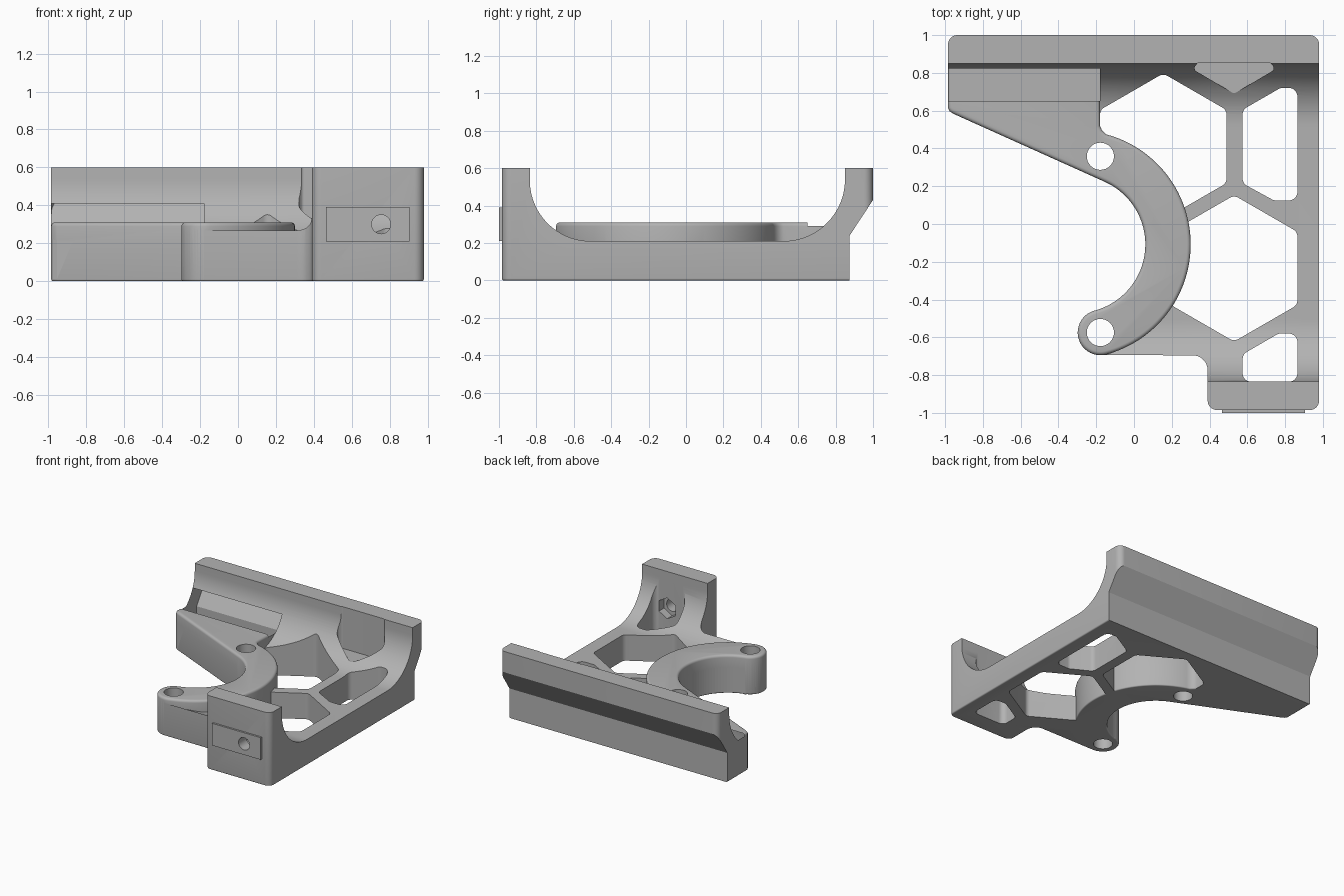
import bpy, bmesh, math
from mathutils import Vector

old = bpy.data.objects.get("Cube")
if old:
    bpy.data.objects.remove(old, do_unlink=True)

grey = bpy.data.materials.new("plain grey")
grey.use_nodes = True
COLOUR = (0.45, 0.45, 0.45, 1)
grey.diffuse_color = COLOUR
grey.node_tree.nodes["Principled BSDF"].inputs["Base Color"].default_value = COLOUR


def arc(cx, cy, r, start, end, steps=24):
    """Points on an arc, angles in degrees."""
    angles = [math.radians(start + (end - start) * i / steps) for i in range(steps + 1)]
    return [(cx + r * math.cos(a), cy + r * math.sin(a)) for a in angles]


def rounded(points, r, steps=8):
    """Fillet each corner of a polygon; r is one radius or one per corner."""
    radii = r if isinstance(r, list) else [r] * len(points)
    out = []
    for i, rad in enumerate(radii):
        p = Vector(points[i])
        if rad == 0:
            out.append(tuple(p))
            continue
        u = (Vector(points[i - 1]) - p).normalized()
        v = (Vector(points[(i + 1) % len(points)]) - p).normalized()
        half = u.angle(v) / 2
        centre = p + (u + v).normalized() * (rad / math.sin(half))
        a, b = p + u * (rad / math.tan(half)) - centre, p + v * (rad / math.tan(half)) - centre
        a0 = math.atan2(a.y, a.x)
        turn = (math.atan2(b.y, b.x) - a0 + math.pi) % math.tau - math.pi
        out += arc(centre.x, centre.y, rad, math.degrees(a0), math.degrees(a0 + turn), steps)
    return out


def prism(name, points, low, high, axis="z", low_bevel=0, high_bevel=0):
    """Extrude a polygon along an axis, optionally rounding the rims."""
    place = {"z": lambda a, b, c: (a, b, c),
             "x": lambda a, b, c: (c, a, b),
             "y": lambda a, b, c: (a, c, b)}[axis]
    bm = bmesh.new()
    rings = [[bm.verts.new(place(a, b, c)) for a, b in points] for c in (low, high)]
    caps = [bm.faces.new(ring) for ring in rings]
    n = len(points)
    for i in range(n):
        j = (i + 1) % n
        bm.faces.new((rings[0][i], rings[0][j], rings[1][j], rings[1][i]))
    bmesh.ops.recalc_face_normals(bm, faces=bm.faces)
    rims = [(list(cap.edges), w) for cap, w in zip(caps, (low_bevel, high_bevel)) if w]
    for edges, width in rims:
        bmesh.ops.bevel(bm, geom=edges, offset=width, segments=4, profile=0.5, affect="EDGES")
    mesh = bpy.data.meshes.new(name)
    bm.to_mesh(mesh)
    bm.free()
    mesh.materials.append(grey)
    obj = bpy.data.objects.new(name, mesh)
    bpy.context.collection.objects.link(obj)
    return obj


def combine(obj, other, operation, keep=False):
    """Apply a boolean and remove the helper."""
    mod = obj.modifiers.new("boolean", "BOOLEAN")
    mod.operation, mod.solver, mod.object = operation, "EXACT", other
    bpy.context.view_layer.objects.active = obj
    bpy.ops.object.modifier_apply(modifier=mod.name)
    if not keep:
        bpy.data.objects.remove(other, do_unlink=True)


LEFT, RIGHT, FRONT, BACK = -0.985, 0.98, -0.985, 1.0
CX, CY, MID, HALF, SWEEP = -0.303, -0.108, 0.483, 0.12, 75
HOLE_X = CX + MID * math.cos(math.radians(SWEEP))
RISE = MID * math.sin(math.radians(SWEEP))

# curved inner edge and rounded tip shared by the plate and the arc pad
inner = arc(CX, CY, MID - HALF, 66, -SWEEP, 40)
tip = arc(HOLE_X, CY - RISE, HALF, 180 - SWEEP, 270, 20)

# main body: plan outline crossed with side profile
corners = rounded([(-0.18, -0.695), (0.39, -0.695), (0.39, FRONT), (RIGHT, FRONT),
                   (RIGHT, BACK), (LEFT, BACK), (LEFT, 0.593)],
                  [0, 0.08, 0.05, 0.05, 0.05, 0.05, 0])
slope_start = [(LEFT, 0.615), (-0.975, 0.596), (-0.955, 0.583)]
body = prism("bracket_body", inner + tip + corners[1:-1] + slope_start, 0, 0.8, low_bevel=0.01)
profile = ([(-1.1, -0.1), (0.875, -0.1), (0.875, 0.24), (BACK, 0.43), (BACK + 0.1, 0.43),
            (BACK + 0.1, 0.6), (0.85, 0.6)]
           + arc(0.52, 0.54, 0.33, 0, -90) + arc(-0.51, 0.535, 0.325, -90, -180)
           + [(-0.835, 0.6), (-1.1, 0.6)])
combine(body, prism("side_profile", profile, -1.2, 1.2, "x"), "INTERSECT")


# honeycomb windows
def hexagon(cx, cy, r=0.387):
    return arc(cx, cy, r, 90, 390, 5)


windows = [
    hexagon(0.155, 0.41),
    hexagon(0.53, -0.235),
    [(0.575, 0.605), (0.775, 0.72), (0.865, 0.72), (0.865, 0.125), (0.74, 0.125), (0.575, 0.215)],
    [(0.575, -0.69), (0.765, -0.58), (0.865, -0.58), (0.865, -0.835), (0.575, -0.835)],
]
for shape in windows:
    combine(body, prism("window", rounded(shape, 0.045), -0.2, 1), "DIFFERENCE")

# blind pocket in the back wall fillet
pocket = rounded([(0.53, 0.69), (0.75, 0.82), (0.72, 0.855), (0.34, 0.855), (0.31, 0.82)], 0.02)
combine(body, prism("pocket", pocket, 0.26, 1), "DIFFERENCE")

# raised arc pad and left plate
outer = arc(CX, CY, MID + HALF, -SWEEP, SWEEP, 60)
tip_outer = arc(HOLE_X, CY - RISE, HALF, 180 - SWEEP, 360 - SWEEP, 30)
pad = prism("arc_pad", inner + tip_outer[1:-1] + outer
            + [(-0.17, 0.497), (-0.18, 0.52), (-0.18, 0.84), (LEFT, 0.84)] + slope_start,
            0, 0.31, low_bevel=0.01, high_bevel=0.02)
combine(body, pad, "UNION")

# tighter fillet between the left plate and the back wall
fillet = [(0.65, 0.1), (0.65, 0.31)] + arc(0.65, 0.51, 0.2, -90, 0)[1:] + [(0.86, 0.51), (0.86, 0.1)]
combine(body, prism("plate_fillet", fillet, LEFT, -0.18, "x"), "UNION")

# screw holes through the arc pad
for y in (CY - RISE, CY + RISE):
    combine(body, prism("screw_hole", arc(HOLE_X, y, 0.072, 0, 348.75, 31), -0.2, 0.5), "DIFFERENCE")

# front plate, with a hole and a recess behind it
plate = prism("front_plate", [(0.465, 0.21), (0.905, 0.21), (0.905, 0.39), (0.465, 0.39)],
              -1.0, FRONT + 0.003, "y")
bore = prism("bore", arc(0.755, 0.3, 0.05, 0, 348.75, 31), -1.1, -0.7, "y")
combine(plate, bore, "DIFFERENCE", keep=True)
combine(body, bore, "DIFFERENCE")
combine(body, prism("nut_recess", hexagon(0.755, 0.3, 0.085), -0.9, -0.7, "y"), "DIFFERENCE")

# smooth curves, sharp edges
for obj in (body, plate):
    bpy.ops.object.select_all(action="DESELECT")
    obj.select_set(True)
    bpy.context.view_layer.objects.active = obj
    bpy.ops.object.shade_smooth_by_angle(angle=math.radians(30))
